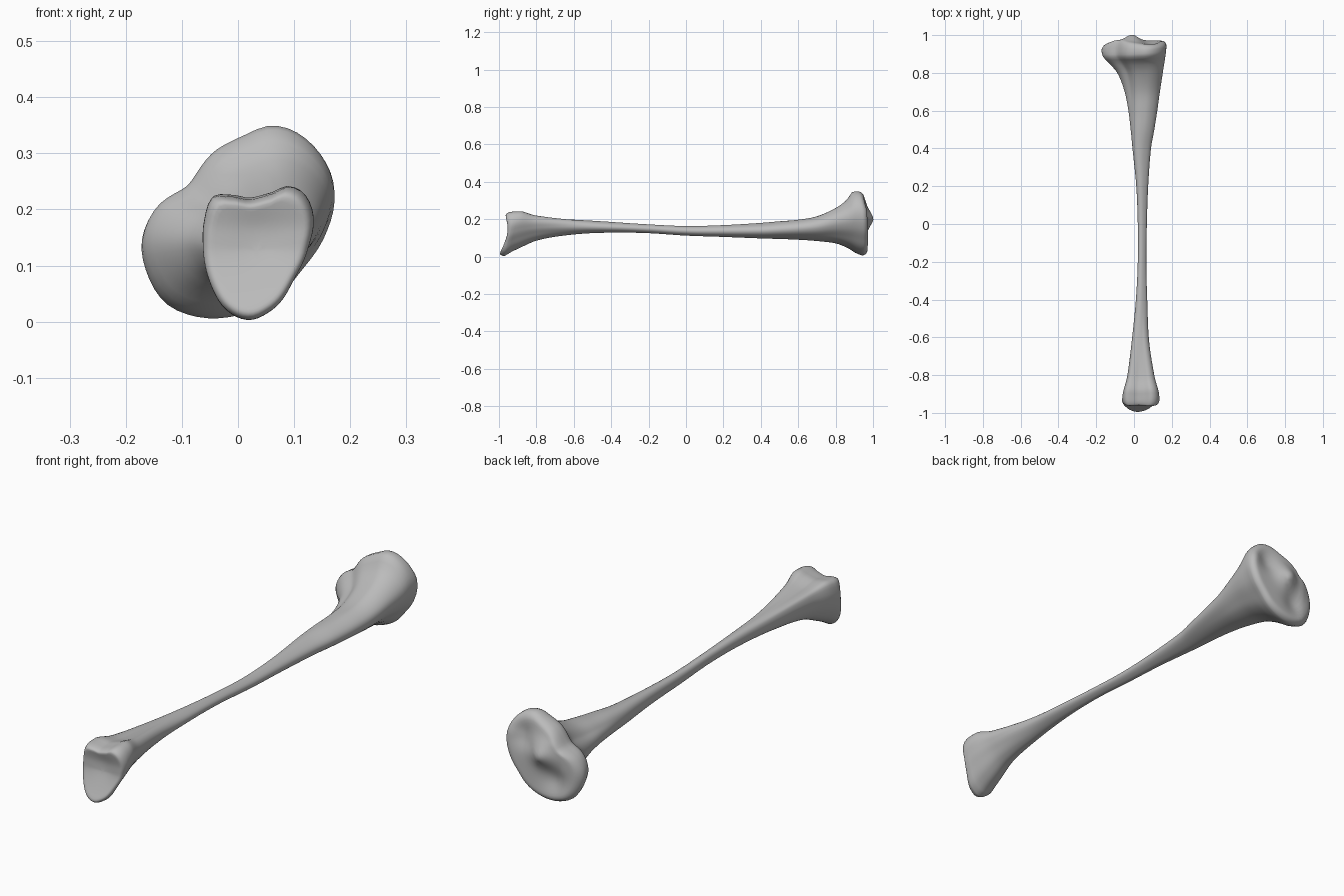
import bpy, bmesh, math
from mathutils import Vector

cube = bpy.data.objects.get("Cube")
if cube:
    bpy.data.objects.remove(cube, do_unlink=True)

SIDES = 64
RINGS = 110

# End outlines (x, z)
upper_outline = [(.06, .348), (.11, .333), (.165, .265), (.172, .21), (.155, .15), (.115, .09),
                 (.07, .04), (.01, .01), (-.08, .006), (-.13, .03), (-.165, .09), (-.172, .14),
                 (-.15, .195), (-.09, .24), (-.03, .31), (.01, .33)]
lower_outline = [(-.045, .221), (-.02, .223), (.02, .217), (.06, .227), (.09, .24), (.12, .225),
                 (.135, .185), (.125, .13), (.1, .075), (.06, .02), (.02, .003), (-.02, .02),
                 (-.05, .07), (-.062, .13), (-.06, .18)]

# Stations: y, x min, x max, z min, z max
stations = [(-.94, -.063, .135, .003, .241), (-.9, -.058, .13, .033, .241), (-.8, -.035, .108, .085, .22),
            (-.6, -.01, .08, .118, .2), (-.4, .01, .07, .128, .185), (-.2, .02, .065, .125, .172),
            (0, .02, .068, .112, .163), (.2, .012, .075, .105, .168), (.4, -.008, .09, .097, .18),
            (.5, -.018, .108, .094, .19), (.6, -.03, .124, .09, .2), (.7, -.05, .138, .083, .217),
            (.8, -.088, .153, .07, .26), (.86, -.135, .163, .045, .3), (.9, -.166, .169, .018, .345),
            (.93, -.172, .172, .006, .348)]


def hermite(keys, t):
    """Smooth curve through rows of (position, values...)."""
    i = max(k for k in range(len(keys) - 1) if keys[k][0] <= t or k == 0)

    def slope(k, c):
        a, b = keys[max(k - 1, 0)], keys[min(k + 1, len(keys) - 1)]
        return (b[c] - a[c]) / (b[0] - a[0])

    a, b = keys[i], keys[i + 1]
    h = b[0] - a[0]
    u = min(max((t - a[0]) / h, 0), 1)
    return [a[c] * (1 + 2 * u) * (1 - u) ** 2 + b[c] * u * u * (3 - 2 * u)
            + h * (slope(i, c) * u * (1 - u) ** 2 - slope(i + 1, c) * u * u * (1 - u))
            for c in range(1, len(a))]


def fit(points):
    """Scale a profile into the unit square."""
    xs, zs = [p[0] for p in points], [p[1] for p in points]
    return [((x - min(xs)) / (max(xs) - min(xs)), (z - min(zs)) / (max(zs) - min(zs))) for x, z in points]


def resample(points):
    """Smooth closed profile with evenly spaced angles about its middle."""
    polar = sorted((math.atan2(z - .5, x - .5), math.hypot(x - .5, z - .5)) for x, z in fit(points))
    turn = 2 * math.pi
    keys = [(a + k * turn, r) for k in (-1, 0, 1) for a, r in polar]
    out = []
    for k in range(SIDES):
        a = k * turn / SIDES - math.pi
        r = hermite(keys, a)[0]
        out.append((r * math.cos(a), r * math.sin(a)))
    return fit(out)


def ramp(t, a, b):
    u = min(max((t - a) / (b - a), 0), 1)
    return u * u * (3 - 2 * u)


def bump(x, z, cx, cz, size):
    return math.exp(-((x - cx) ** 2 + (z - cz) ** 2) / size ** 2)


upper, lower = resample(upper_outline), resample(lower_outline)
angles = [k * 2 * math.pi / SIDES - math.pi for k in range(SIDES)]
shaft = fit([((1 + .07 * math.cos(3 * a)) * math.cos(a), (1 + .07 * math.cos(3 * a)) * math.sin(a))
             for a in angles])


def section(y):
    """One ring of the bone, tilted near both ends."""
    x0, x1, z0, z1 = hermite(stations, y)
    wu, wl = ramp(y, .35, .88), ramp(-y, .4, .88)
    ring = []
    for u, l, s in zip(upper, lower, shaft):
        p = [u[c] * wu + l[c] * wl + s[c] * (1 - wu - wl) for c in (0, 1)]
        x, z = x0 + p[0] * (x1 - x0), z0 + p[1] * (z1 - z0)
        shift = ramp(y, .75, .93) * (.09 * x - .09 * (z - .17)) + ramp(-y, .8, .94) * .25 * (z - .12)
        ring.append(Vector((x, y + shift, z)))
    return ring


def upper_face(x, z):
    """Joint surface with two hollows and a central ridge."""
    return (.972 - .25 * max(0, z - .25) - .35 * max(0, -.1 - x) + .03 * bump(x, z, -.01, .2, .045)
            - .02 * bump(x, z, .085, .25, .05) - .02 * bump(x, z, -.06, .1, .055))


def lower_face(x, z):
    """Hollow joint surface with a projecting lower tip."""
    return (-.955 - .05 * max(0, (.13 - z) / .13) ** 1.4 - .01 * ramp(z, .16, .23)
            + .006 * bump(x, z, .04, .15, .05))


bm = bmesh.new()


def add_ring(points):
    return [bm.verts.new(p) for p in points]


def bridge(a, b):
    for k in range(SIDES):
        j = (k + 1) % SIDES
        bm.faces.new((a[k], a[j], b[j], b[k]))


def cap(rim, face):
    """Round the rim over and close the end with the joint surface."""
    middle = sum((v.co for v in rim), Vector()) / SIDES
    last = rim
    for s in (.993, .975, .95, .92, .88, .83, .76, .68, .59, .5, .4, .3, .2, .1):
        blend = math.sqrt(max(0, 1 - (max(0, s - .83) / .17) ** 2))
        ring = []
        for v in rim:
            p = middle + (v.co - middle) * s
            p.y = v.co.y + (face(p.x, p.z) - v.co.y) * blend
            ring.append(p)
        ring = add_ring(ring)
        bridge(last, ring)
        last = ring
    centre = bm.verts.new((middle.x, face(middle.x, middle.z), middle.z))
    for k in range(SIDES):
        bm.faces.new((last[k], last[(k + 1) % SIDES], centre))


# Shaft, then both joint ends
y_start, y_end = stations[0][0], stations[-1][0]
rings = [add_ring(section(y_start + (y_end - y_start) * i / RINGS)) for i in range(RINGS + 1)]
for a, b in zip(rings, rings[1:]):
    bridge(a, b)
cap(rings[0], lower_face)
cap(rings[-1], upper_face)
bmesh.ops.recalc_face_normals(bm, faces=bm.faces)

mesh = bpy.data.meshes.new("shin_bone")
bm.to_mesh(mesh)
bm.free()
bone = bpy.data.objects.new("shin_bone", mesh)
bpy.context.collection.objects.link(bone)

# Plain grey bone
grey = bpy.data.materials.new("bone_grey")
grey.use_nodes = True
colour = (.5, .5, .5, 1)
grey.diffuse_color = colour
grey.node_tree.nodes["Principled BSDF"].inputs["Base Color"].default_value = colour
mesh.materials.append(grey)

bpy.context.view_layer.objects.active = bone
bone.select_set(True)
bpy.ops.object.shade_smooth_by_angle(angle=math.radians(50))
